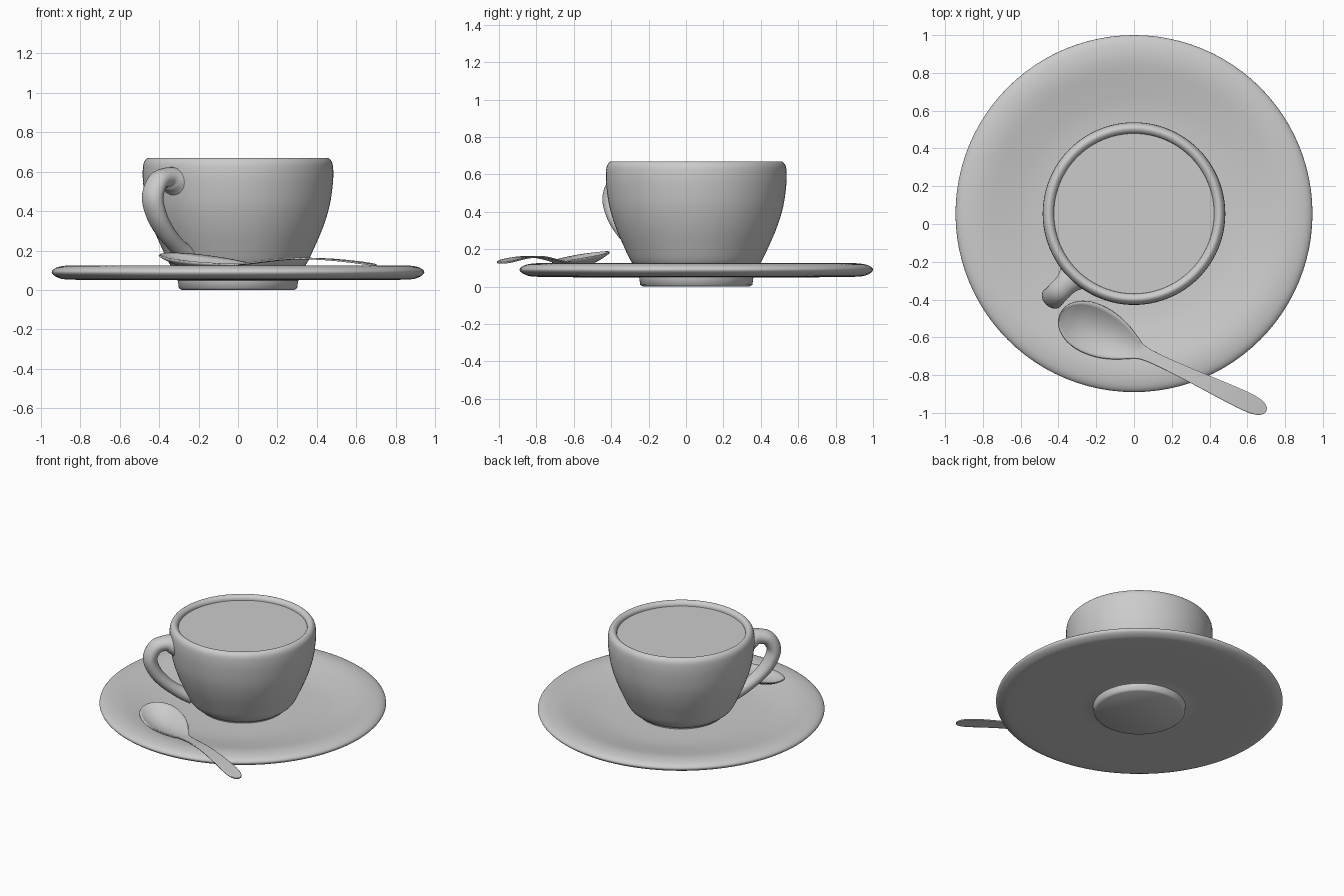
import bpy, bmesh
from math import sin, cos, pi, radians, sqrt
from mathutils import Vector

if "Cube" in bpy.data.objects:
    bpy.data.objects.remove(bpy.data.objects["Cube"])

CENTRE = Vector((0, 0.055, 0))


def finish(name, bm, subsurf=0, thickness=0, angle=50):
    bmesh.ops.remove_doubles(bm, verts=bm.verts, dist=1e-5)
    bmesh.ops.recalc_face_normals(bm, faces=bm.faces)
    mesh = bpy.data.meshes.new(name)
    bm.to_mesh(mesh)
    bm.free()
    ob = bpy.data.objects.new(name, mesh)
    bpy.context.collection.objects.link(ob)
    if thickness:
        mod = ob.modifiers.new("thickness", 'SOLIDIFY')
        mod.thickness, mod.offset = thickness, 0
    if subsurf:
        mod = ob.modifiers.new("smooth", 'SUBSURF')
        mod.levels = mod.render_levels = subsurf
    bpy.ops.object.select_all(action='DESELECT')
    ob.select_set(True)
    bpy.context.view_layer.objects.active = ob
    bpy.ops.object.shade_smooth_by_angle(angle=radians(angle))
    return ob


def loft(bm, rows, closed):
    """Bridge successive rows of points with quads."""
    rings = [[bm.verts.new(p) for p in row] for row in rows]
    for a, b in zip(rings, rings[1:]):
        n = len(a)
        for i in range(n if closed else n - 1):
            j = (i + 1) % n
            bm.faces.new((a[i], a[j], b[j], b[i]))
    return rings


def catmull(points, steps):
    """Smooth a list of equal-length tuples."""
    pts = [Vector(p) for p in points]
    pts = [2 * pts[0] - pts[1]] + pts + [2 * pts[-1] - pts[-2]]
    out = []
    for a, b, c, d in zip(pts, pts[1:], pts[2:], pts[3:]):
        for k in range(steps):
            t = k / steps
            out.append(0.5 * (2 * b + (c - a) * t + (2 * a - 5 * b + 4 * c - d) * t * t
                              + (3 * b - a - 3 * c + d) * t ** 3))
    return out + [pts[-2]]


def lathe(name, profile, n=96):
    """Turn an (r, z) profile about the cup axis, capping both ends."""
    bm = bmesh.new()
    rows = [[CENTRE + Vector((r * cos(2 * pi * i / n), r * sin(2 * pi * i / n), z))
             for i in range(n)] for r, z in profile]
    rings = loft(bm, rows, True)
    bm.faces.new(rings[0])
    bm.faces.new(rings[-1])
    return finish(name, bm)


# Saucer: raised foot, flat underside, rounded rim, dished top
lathe("saucer",
      [(0.285, 0.0), (0.30, 0.01), (0.305, 0.048)]
      + [tuple(p) for p in catmull([(0.31, 0.05), (0.60, 0.05), (0.85, 0.053), (0.915, 0.064),
                                    (0.945, 0.09), (0.92, 0.114), (0.86, 0.125), (0.79, 0.122),
                                    (0.68, 0.102), (0.56, 0.083), (0.42, 0.075), (0.20, 0.073)], 4)])

# Cup: small foot, curved wall, rounded lip, inner wall
lathe("cup",
      [(0.27, 0.066), (0.283, 0.07), (0.286, 0.085)]
      + [tuple(p) for p in catmull([(0.30, 0.09), (0.345, 0.13), (0.385, 0.21), (0.432, 0.32),
                                    (0.465, 0.43), (0.481, 0.54), (0.483, 0.61), (0.476, 0.65),
                                    (0.455, 0.67), (0.432, 0.66), (0.423, 0.63), (0.415, 0.50),
                                    (0.37, 0.32), (0.29, 0.17), (0.15, 0.13)], 4)])

# Drink surface
lathe("drink", [(0.424, 0.632), (0.424, 0.638)])

# Cup handle: oval section swept in a vertical plane; rows are (r, z, half height, half width)
out_dir = Vector((-cos(radians(46)), -sin(radians(46)), 0))
side = Vector((-out_dir.y, out_dir.x, 0))
up = Vector((0, 0, 1))
path = catmull([(0.435, 0.55, 0.085, 0.105), (0.475, 0.562, 0.066, 0.08), (0.52, 0.571, 0.05, 0.062),
                (0.585, 0.55, 0.048, 0.06), (0.623, 0.47, 0.047, 0.062), (0.592, 0.375, 0.044, 0.06),
                (0.53, 0.295, 0.041, 0.055), (0.46, 0.235, 0.04, 0.05), (0.40, 0.195, 0.044, 0.05),
                (0.345, 0.17, 0.05, 0.055)], 5)
rows = []
for k, (r, z, h, w) in enumerate(path):
    a, b = path[max(k - 1, 0)], path[min(k + 1, len(path) - 1)]
    tan = (out_dir * (b[0] - a[0]) + up * (b[1] - a[1])).normalized()
    nor = tan.cross(side)
    c = CENTRE + out_dir * r + up * z
    rows.append([c + nor * h * cos(2 * pi * i / 24) + side * w * sin(2 * pi * i / 24)
                 for i in range(24)])
bm = bmesh.new()
rings = loft(bm, rows, True)
bm.faces.new(rings[0])
bm.faces.new(rings[-1])
finish("cup_handle", bm)

# Spoon: thin sheet; stations are (distance from tip, half width, edge height, bowl depth)
tip = Vector((-0.39, -0.475, 0))
along = Vector((cos(radians(-25.3)), sin(radians(-25.3)), 0))
across = Vector((-along.y, along.x, 0))
stations = catmull([(0.0, 0.008, 0.182, 0.0), (0.01, 0.045, 0.181, 0.006), (0.04, 0.085, 0.178, 0.02),
                    (0.10, 0.12, 0.171, 0.04), (0.18, 0.133, 0.162, 0.05), (0.27, 0.125, 0.152, 0.045),
                    (0.36, 0.096, 0.143, 0.028), (0.43, 0.06, 0.136, 0.01), (0.48, 0.038, 0.134, 0.0),
                    (0.56, 0.031, 0.143, 0.0), (0.70, 0.034, 0.157, 0.0), (0.82, 0.039, 0.160, 0.0),
                    (0.96, 0.046, 0.154, 0.0), (1.09, 0.05, 0.142, 0.0), (1.16, 0.042, 0.133, 0.0),
                    (1.195, 0.024, 0.128, 0.0), (1.205, 0.006, 0.127, 0.0)], 3)
rows = []
for s, w, z, d in stations:
    rows.append([tip + along * s + across * w * t
                 + up * (z - d * (1 - t * t) + (0.1 * w * t if s < 0.46 else 0))
                 for t in [i / 6 - 1 for i in range(13)]])
bm = bmesh.new()
loft(bm, rows, False)
finish("spoon", bm, thickness=0.008)
